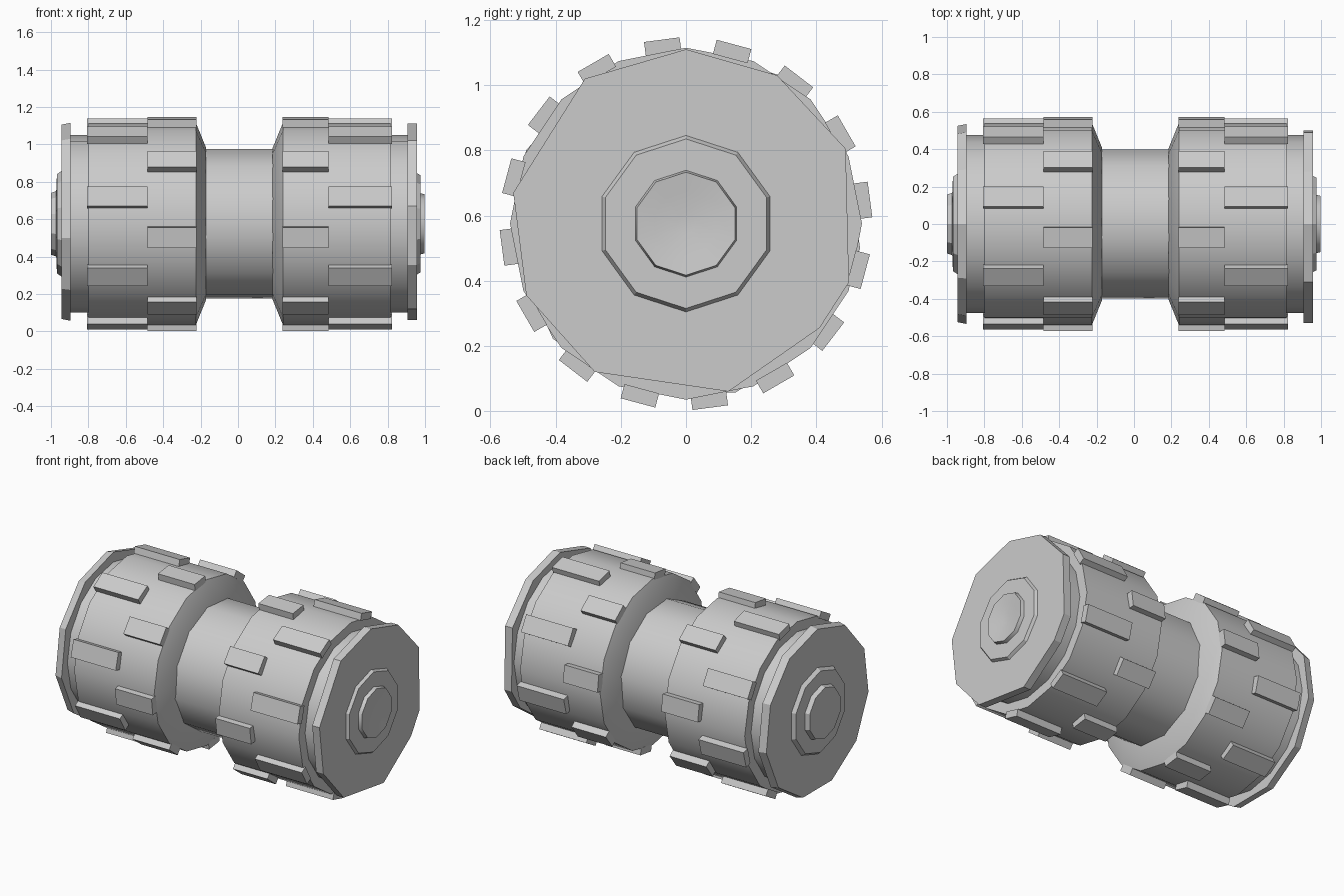
import bpy, bmesh
from math import sin, cos, radians, tau
from mathutils import Matrix

cube = bpy.data.objects.get("Cube")
if cube:
    bpy.data.objects.remove(cube)

AXIS_Z = 0.575

grey = bpy.data.materials.new("plain grey")
grey.use_nodes = True
GREY = (0.6, 0.6, 0.6, 1)
grey.diffuse_color = GREY
grey.node_tree.nodes["Principled BSDF"].inputs["Base Color"].default_value = GREY


def finish(name, bm, smooth=None):
    bmesh.ops.recalc_face_normals(bm, faces=bm.faces)
    mesh = bpy.data.meshes.new(name)
    bm.to_mesh(mesh)
    bm.free()
    mesh.materials.append(grey)
    obj = bpy.data.objects.new(name, mesh)
    obj.location.z = AXIS_Z
    bpy.context.collection.objects.link(obj)
    if smooth:
        bpy.ops.object.select_all(action='DESELECT')
        obj.select_set(True)
        bpy.context.view_layer.objects.active = obj
        bpy.ops.object.shade_smooth_by_angle(angle=radians(smooth))
    return obj


def loft(name, rings, smooth=None):
    """Skin a row of rings along x and close both ends."""
    bm = bmesh.new()
    loops = [[bm.verts.new(p) for p in ring] for ring in rings]
    n = len(loops[0])
    for a, b in zip(loops, loops[1:]):
        for i in range(n):
            j = (i + 1) % n
            bm.faces.new((a[i], a[j], b[j], b[i]))
    bm.faces.new(loops[0])
    bm.faces.new(loops[-1])
    return finish(name, bm, smooth)


def lathe(name, profile, sides, phase=0, smooth=None):
    """Turn (x, radius) points around the axle."""
    angles = [radians(phase) + tau * i / sides for i in range(sides)]
    rings = [[(x, r * cos(a), r * sin(a)) for a in angles] for x, r in profile]
    return loft(name, rings, smooth)


def studs(name, x0, x1, first):
    """Eight raised blocks around one drum."""
    bm = bmesh.new()
    for k in range(8):
        turn = Matrix.Rotation(radians(first + 45 * k), 4, 'X')
        place = Matrix.Translation(((x0 + x1) / 2, 0.547, 0))
        size = Matrix.Diagonal((x1 - x0, 0.045, 0.11, 1))
        bmesh.ops.create_cube(bm, size=1, matrix=turn @ place @ size)
    finish(name, bm)


# Narrow waist between the drums
lathe("waist", [(-0.19, 0.405), (0.21, 0.405)], 12, 10, smooth=32)

# Drums with chamfered inner edge and stepped outer shoulder
for side, s, dx in (("right", -1, 0), ("left", 1, 0.015)):
    def at(x):
        return s * (x + dx)
    lathe(side + "_drum",
          [(at(0.17), 0.405), (at(0.225), 0.54), (at(0.8), 0.54),
           (at(0.8), 0.475), (at(0.91), 0.475)], 16, 0, smooth=25)
    inner, split, outer = at(0.222), s * 0.485, at(0.808)
    studs(side + "_inner_studs", *sorted((inner, split)), 7.5)
    studs(side + "_outer_studs", *sorted((split, outer)), 30)

# End flanges: irregular one on the left, regular one on the right
outline = [(0, 0.535), (-0.31, 0.445), (-0.53, 0.095), (-0.49, -0.22),
           (-0.28, -0.455), (0.13, -0.515), (0.41, -0.32), (0.5, -0.18),
           (0.49, 0.23), (0.28, 0.455)]
loft("left_flange", [[(x, y, z) for y, z in outline] for x in (0.905, 0.957)])
lathe("right_flange", [(-0.895, 0.54), (-0.945, 0.53)], 11, 90)

# Stepped hub caps
lathe("right_hub", [(-0.94, 0.285), (-0.968, 0.265), (-0.972, 0.175),
                    (-1.0, 0.165)], 10, 90)
lathe("left_hub", [(0.95, 0.275), (0.975, 0.26)], 10, 90)
lathe("left_hub_dish", [(0.97, 0.165), (0.998, 0.158), (0.99, 0.1),
                        (0.982, 0.03)], 10, 90, smooth=40)
